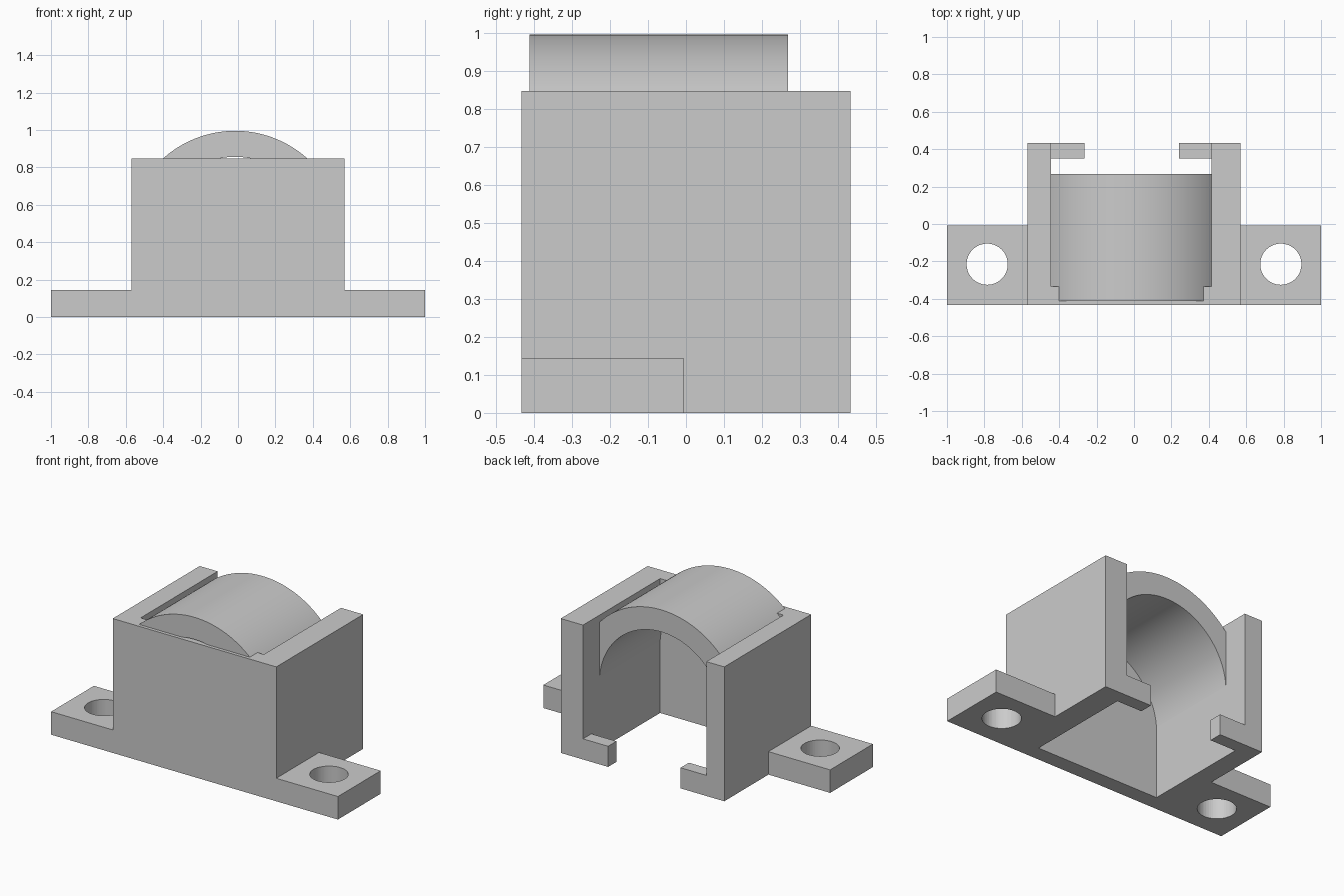
import bpy, bmesh
from math import cos, sin, pi, acos, radians
from mathutils import Vector

cube = bpy.data.objects.get("Cube")
if cube:
    bpy.data.objects.remove(cube, do_unlink=True)

grey = bpy.data.materials.new("plain grey")
grey.use_nodes = True
colour = (0.6, 0.6, 0.6, 1)
grey.diffuse_color = colour
grey.node_tree.nodes["Principled BSDF"].inputs["Base Color"].default_value = colour


def extrude(name, points, vector):
    """Solid made by sweeping a closed outline along a vector."""
    bm = bmesh.new()
    face = bm.faces.new([bm.verts.new(p) for p in points])
    swept = bmesh.ops.extrude_face_region(bm, geom=[face])["geom"]
    verts = [v for v in swept if isinstance(v, bmesh.types.BMVert)]
    bmesh.ops.translate(bm, verts=verts, vec=Vector(vector))
    bmesh.ops.recalc_face_normals(bm, faces=bm.faces)
    mesh = bpy.data.meshes.new(name)
    bm.to_mesh(mesh)
    bm.free()
    mesh.materials.append(grey)
    obj = bpy.data.objects.new(name, mesh)
    bpy.context.collection.objects.link(obj)
    return obj


def slab(name, x0, x1, y0, y1, height):
    outline = [(x0, y0, 0), (x1, y0, 0), (x1, y1, 0), (x0, y1, 0)]
    return extrude(name, outline, (0, 0, height))


def smooth(obj):
    bpy.ops.object.select_all(action='DESELECT')
    obj.select_set(True)
    bpy.context.view_layer.objects.active = obj
    bpy.ops.object.shade_smooth_by_angle(angle=radians(30))


FRONT, BACK = -0.433, 0.433
SIDE, IN_R, IN_L, TOP = 0.57, -0.445, 0.415, 0.847

# Housing: front wall and two side walls, open at the back and below
footprint = [(-SIDE, FRONT), (SIDE, FRONT), (SIDE, BACK), (IN_L, BACK),
             (IN_L, -0.335), (IN_R, -0.335), (IN_R, BACK), (-SIDE, BACK)]
extrude("housing", [(x, y, 0) for x, y in footprint], (0, 0, TOP))

# Small lips at the foot of the back opening
slab("right_lip", IN_R, -0.265, 0.35, BACK, 0.13)
slab("left_lip", 0.24, IN_L, 0.35, BACK, 0.13)

# Mounting ears, each with a round bolt hole
for side, s in (("right", -1), ("left", 1)):
    ear = slab(side + "_mounting_ear", s * SIDE, s, FRONT, -0.007, 0.145)
    ring = [2 * pi * i / 64 for i in range(64)]
    cutter = extrude("hole_cutter", [(s * 0.785 + 0.11 * cos(a), -0.215 + 0.11 * sin(a), -0.1)
                                     for a in ring], (0, 0, 0.4))
    cutter.hide_render = True
    cut = ear.modifiers.new("bolt_hole", 'BOOLEAN')
    cut.operation, cut.solver, cut.object = 'DIFFERENCE', 'EXACT', cutter
    smooth(ear)
    bpy.ops.object.modifier_apply(modifier=cut.name)
    bpy.data.objects.remove(cutter, do_unlink=True)
    smooth(ear)

# Arched saddle spanning the side walls
STEPS, CX, HALF = 64, -0.015, 0.431
outer_r, outer_z, inner_z = 0.577, 0.418, 0.425
start = acos(HALF / outer_r)
outer = [start + (pi - 2 * start) * i / STEPS for i in range(STEPS + 1)]
inner = [pi - pi * i / STEPS for i in range(STEPS + 1)]
profile = [(CX + outer_r * cos(a), -0.412, outer_z + outer_r * sin(a)) for a in outer]
profile += [(CX + HALF * cos(a), -0.412, inner_z + HALF * sin(a)) for a in inner]
smooth(extrude("arched_saddle", profile, (0, 0.68, 0)))
